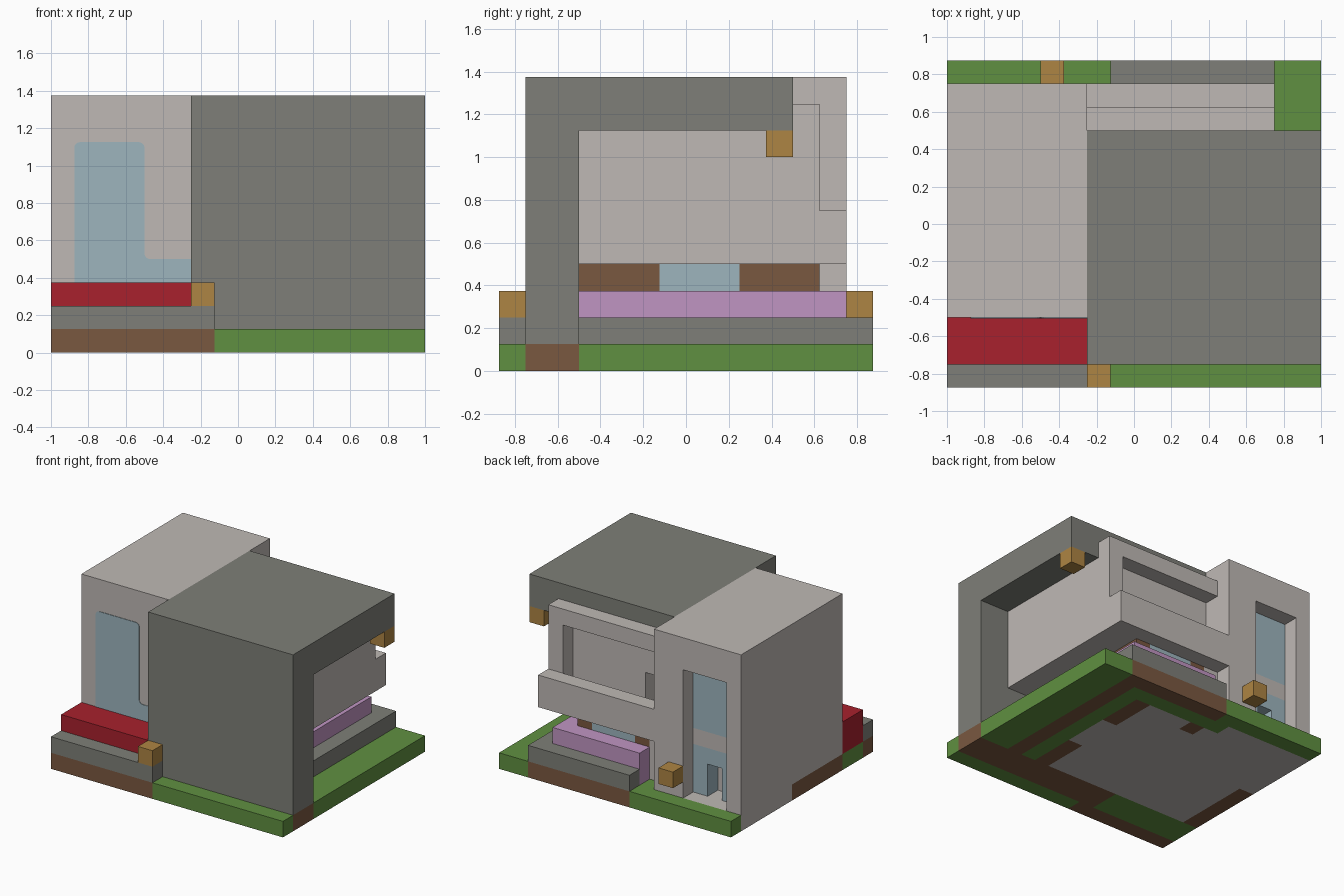
import bpy
import bmesh
from mathutils import Vector

default_cube = bpy.data.objects.get("Cube")
if default_cube:
    bpy.data.objects.remove(default_cube, do_unlink=True)

UNIT = 0.125  # building module


def make_material(name, srgb):
    linear = [((c / 255 + 0.055) / 1.055) ** 2.4 for c in srgb]
    mat = bpy.data.materials.new(name)
    mat.use_nodes = True
    mat.diffuse_color = (*linear, 1)
    shader = mat.node_tree.nodes["Principled BSDF"]
    shader.inputs["Base Color"].default_value = (*linear, 1)
    shader.inputs["Roughness"].default_value = 0.9
    return mat


plaster = make_material("pale plaster", (191, 185, 181))
concrete = make_material("dark concrete", (126, 127, 120))
grass = make_material("grass green", (96, 144, 65))
soil = make_material("earth brown", (122, 88, 64))
glass = make_material("window blue", (157, 181, 190))
red = make_material("red flowers", (168, 33, 45))
pink = make_material("pink flowers", (192, 149, 194))
amber = make_material("amber lamp", (174, 133, 67))


def finish(name, bm, mat):
    bmesh.ops.recalc_face_normals(bm, faces=bm.faces)
    mesh = bpy.data.meshes.new(name)
    bm.to_mesh(mesh)
    bm.free()
    mesh.materials.append(mat)
    obj = bpy.data.objects.new(name, mesh)
    bpy.context.collection.objects.link(obj)
    return obj


def part(name, mat, z_range, *plans):
    """Blocks sharing one height range; each plan is x0, x1, y0, y1 in modules."""
    bm = bmesh.new()
    low, high = z_range
    for x0, x1, y0, y1 in plans:
        cube = bmesh.ops.create_cube(bm, size=1)
        size = Vector((x1 - x0, y1 - y0, high - low)) * UNIT
        centre = Vector((x0 + x1, y0 + y1, low + high)) * UNIT / 2
        for v in cube["verts"]:
            v.co = Vector(a * b for a, b in zip(v.co, size)) + centre
    return finish(name, bm, mat)


ground = (0, 1)
upper_floor = (4, 5)

# Ground layer: lawns, soil footings and floor slabs
part("lawn", grass, ground, (6, 8, -4, 7), (-8, -1, 6, 7), (-1, 8, -7, -6), (-2, -1, 5, 6))
part("flower_bed_ground", grass, ground, (-8, -2, -6, -4), (4, 5, -4, 6), (-1, 4, 5, 6))
part("front_footing", soil, ground, (-8, -1, -7, -6), (-2, 8, -6, -4))
part("rear_planter_footing", soil, ground, (5, 6, -4, 7), (-1, 5, 6, 7))
part("tower_side_footing", soil, ground, (-8, -7, -4, 1))
part("tower_floor", plaster, ground, (-7, -2, -4, 6), (-8, -7, 1, 6))
part("ground_room_floor", plaster, ground, (-2, 3, -4, 4), (3, 4, -1, 2),
     (0, 3, 4, 5), (-2, -1, 4, 5))

# Planters with flowers
part("front_planter", concrete, (1, 2), (-8, -1, -7, -6))
part("front_flowers", red, (1, 3), (-8, -2, -6, -4))
part("rear_planter", concrete, (1, 2), (5, 6, -4, 7), (-1, 5, 6, 7))
part("rear_flowers", pink, (1, 3), (4, 5, -4, 6), (-1, 4, 5, 6))

# Recessed ground floor room
part("wooden_posts", soil, (0, 4), (3, 4, -4, -1), (3, 4, 2, 5), (-1, 0, 4, 5))
part("ground_windows", glass, (1, 4), (3, 4, -1, 2), (0, 3, 4, 5))
part("ground_room_wall", plaster, (1, 4), (-2, -1, 4, 5))

# Stair tower with a recessed rear doorway
part("tower_body", plaster, (1, 11), (-8, -2, -4, 4), (-8, -7, 4, 6), (-4, -2, 4, 6))
part("doorway_lintel", plaster, (9, 11), (-7, -4, 4, 6))
part("doorway_upper_window", glass, (5, 9), (-7, -4, 4, 5))
part("doorway_transom", plaster, upper_floor, (-7, -4, 4, 5))
part("door_head", glass, (3, 4), (-7, -4, 4, 5))
part("door_sides", glass, (1, 3), (-7, -6, 4, 5), (-5, -4, 4, 5))

# Stepped front window: a thin plate with softened corners
bm = bmesh.new()
outline = [(-7, 3), (-2, 3), (-2, 4), (-4, 4), (-4, 9), (-7, 9)]
corners = [bm.verts.new((x * UNIT, -4 * UNIT, z * UNIT)) for x, z in outline]
bm.faces.new(corners)
bmesh.ops.bevel(bm, geom=corners[3:], offset=0.03, segments=4, profile=0.5,
                affect="VERTICES")
grown = bmesh.ops.extrude_face_region(bm, geom=bm.faces[:])
for v in grown["geom"]:
    if isinstance(v, bmesh.types.BMVert):
        v.co.y -= 0.004
finish("front_window", bm, glass)

# Upper room with rear gallery and balcony rail
part("upper_room", plaster, (4, 9), (-2, 6, -4, 3), (0, 6, 3, 4))
part("gallery_door_head", plaster, (7, 9), (-2, 0, 3, 4))
part("gallery_floor", plaster, upper_floor, (-2, 0, 3, 4), (-2, 6, 4, 5))
part("gallery_pillar", plaster, (5, 10), (5, 6, 4, 5))
part("gallery_beam", plaster, (9, 10), (-2, 5, 4, 5))
part("balcony_rail", plaster, (4, 6), (-2, 6, 5, 6))

# Dark shell: front wall and overhanging roof
part("front_wall", concrete, (1, 9), (-2, 8, -6, -4))
part("roof", concrete, (9, 11), (-2, 8, -6, 4))

# Lamps
part("garden_lamps", amber, (2, 3), (-2, -1, -7, -6), (-4, -3, 6, 7))
part("roof_lamp", amber, (8, 9), (7, 8, 3, 4))
